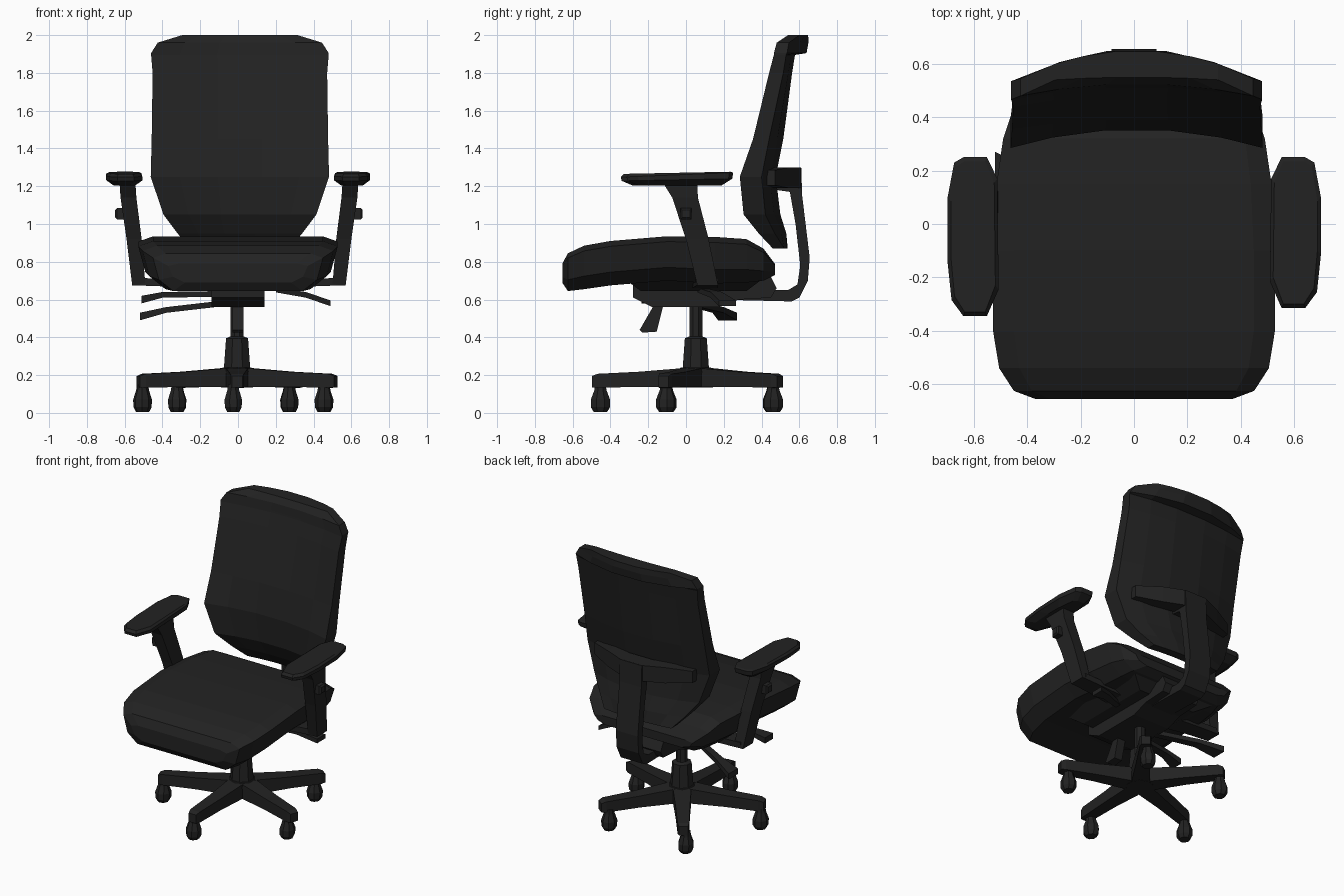
import bpy, bmesh, math
from mathutils import Vector

black = bpy.data.materials.new("charcoal black")
black.diffuse_color = (0.016, 0.016, 0.016, 1)


def finish(name, bm):
    bmesh.ops.recalc_face_normals(bm, faces=bm.faces)
    me = bpy.data.meshes.new(name)
    bm.to_mesh(me)
    bm.free()
    me.materials.append(black)
    ob = bpy.data.objects.new(name, me)
    bpy.context.collection.objects.link(ob)
    return ob


def loft(name, rings):
    """Skin a row of equal-sized point loops and cap both ends."""
    bm = bmesh.new()
    loops = [[bm.verts.new(p) for p in r] for r in rings]
    n = len(loops[0])
    for a, b in zip(loops, loops[1:]):
        for i in range(n):
            j = (i + 1) % n
            bm.faces.new((a[i], a[j], b[j], b[i]))
    bm.faces.new(loops[0])
    bm.faces.new(loops[-1])
    return finish(name, bm)


def prism(name, profile, x0, x1):
    """Extrude a side (y, z) profile across x."""
    return loft(name, [[(x, y, z) for y, z in profile] for x in (x0, x1)])


def rect(c, u, v, hu, hv):
    c, u, v = Vector(c), Vector(u) * hu, Vector(v) * hv
    return [c - u - v, c + u - v, c + u + v, c - u + v]


def disc(cx, cy, z, rx, ry=None, n=8, turn=0.0):
    ry = ry or rx
    return [(cx + rx * math.cos(turn + math.tau * (i + .5) / n),
             cy + ry * math.sin(turn + math.tau * (i + .5) / n), z) for i in range(n)]


X, Y, Z = (1, 0, 0), (0, 1, 0), (0, 0, 1)

# Seat cushion: cross-sections from front to rear (y, half width, top, bottom)
rings = []
for y, w, zt, zb in [(-.655, .37, .79, .69), (-.625, .45, .845, .645), (-.54, .505, .885, .655),
                     (-.40, .528, .91, .675), (-.1, .528, .935, .70), (.15, .515, .932, .685),
                     (.32, .49, .92, .69), (.41, .46, .87, .70), (.47, .38, .79, .73)]:
    h = zt - zb
    half = [(.76 * w, zb), (.93 * w, zb + .3 * h), (w, zt - .12 * h), (.85 * w, zt)]
    rings.append([(x, y, z) for x, z in half] + [(-x, y, z) for x, z in reversed(half)])
loft("seat", rings)

# Backrest: z, half width, front edge, front centre, rear edge, rear centre
rings = []
us = (-1, -.67, -.25, .25, .67, 1)
for z, w, fe, fc, be, bc in [(.87, .26, .46, .48, .52, .54), (.95, .33, .385, .42, .47, .535),
                             (1.05, .405, .305, .37, .42, .505), (1.25, .472, .285, .355, .40, .48),
                             (1.45, .467, .355, .39, .44, .52), (1.8, .462, .44, .485, .515, .565),
                             (1.895, .47, .465, .515, .53, .58), (1.905, .47, .466, .517, .535, .645),
                             (1.96, .435, .48, .525, .545, .655), (2.0, .305, .54, .55, .60, .65)]:
    front = [(.01 + u * w, fe + (fc - fe) * (1 - u * u), z) for u in us]
    rear = [(.01 + u * w, be + (bc - be) * (1 - u * u), z) for u in reversed(us)]
    rings.append(front + rear)
loft("backrest", rings)

# Curved bar and spine carrying the backrest
loft("back_bar", [rect((x, y, 1.245), Y, Z, d, h) for x, y, d, h in
                  [(-.38, .44, .03, .04), (-.22, .51, .04, .055), (-.09, .55, .055, .055),
                   (.09, .55, .055, .055), (.22, .51, .04, .055), (.38, .44, .03, .04)]])
prism("back_spine", [(.48, 1.29), (.61, 1.3), (.615, 1.15), (.655, .82), (.645, .70), (.60, .61),
                     (.56, .59), (.15, .60), (.15, .65), (.54, .65), (.59, .68), (.605, .78),
                     (.58, 1.0), (.55, 1.17), (.48, 1.18)], -.085, .085)

# Armrests
for side, s, dx, y0 in (("left", -1, 0, -.345), ("right", 1, .01, -.315)):
    def pad_ring(w, inset, z, tilt):
        a, b, c = y0 + inset, .25 - inset, s * (.60 + dx * .2)
        pts = [(-.5, a), (.4, a), (.85, a + .06), (1, a + .2), (1, b - .15), (.75, b - .02),
               (.4, b), (-.5, b), (-.9, b - .08), (-.95, a + .1)]
        return [(c + s * w * u, y, z + tilt * y) for u, y in pts]
    loft(side + "_arm_pad", [pad_ring(.06, .06, 1.205, 0), pad_ring(.098, .005, 1.235, .02),
                             pad_ring(.098, 0, 1.262, .04), pad_ring(.085, .015, 1.272, .02)])
    loft(side + "_arm_post", [rect((s * (x + dx), y, z), X, Y, hx, hy) for x, y, z, hx, hy in
                              [(.525, .115, .675, .035, .055), (.55, .06, .92, .04, .06),
                               (.58, -.005, 1.14, .042, .068), (.585, -.03, 1.215, .042, .09)]])
    loft(side + "_arm_foot", [rect((s * x, y, z), Y, Z, w, .02) for x, y, z, w in
                              [(.22, .1, .68, .07), (.40, .11, .69, .06), (.54, .115, .695, .055)]])
    loft(side + "_arm_knob", [rect((s * (x + dx), .0, 1.055), Y, Z, r, r) for x, r in
                              [(.60, .03), (.64, .03), (.65, .02)]])

# Tilt mechanism under the seat
prism("mechanism", [(-.28, .71), (-.28, .61), (-.18, .56), (.17, .56), (.28, .60),
                    (.45, .61), (.48, .66), (.45, .72)], -.14, .14)
loft("seat_plate", [rect((0, .04, z), X, Y, hx, hy) for z, hx, hy in
                    [(.645, .22, .28), (.72, .36, .38)]])

# Control levers
for name, pts in {
    "upper_left_lever": [(-.10, -.12, .63, .02, .015), (-.40, -.17, .625, .03, .015), (-.51, -.19, .60, .045, .02)],
    "lower_left_lever": [(-.12, .05, .575, .02, .015), (-.38, .17, .545, .03, .015), (-.52, .22, .51, .05, .02)],
    "right_lever": [(.20, .08, .65, .02, .012), (.36, .16, .625, .03, .015), (.49, .22, .58, .045, .015)],
}.items():
    loft(name, [rect((x, y, z), Y, Z, hy, hz) for x, y, z, hy, hz in pts])
prism("front_lever", [(-.245, .44), (-.23, .425), (-.155, .43), (-.12, .57), (-.17, .57)], -.03, .03)

# Gas column
HX, HY = -.005, .052
loft("gas_column", [disc(HX, HY, z, r) for z, r in
                    [(.15, .075), (.24, .075), (.395, .063), (.405, .037), (.60, .037)]])

# Five-star base with casters, one arm pointing forward
loft("base_hub", [disc(HX, HY, z, r, n=10) for z, r in [(.135, .09), (.22, .10), (.24, .08)]])
for i in range(5):
    a = math.radians(-90 + 72 * i)
    d, side = Vector((math.cos(a), math.sin(a), 0)), Vector((-math.sin(a), math.cos(a), 0))
    hub = Vector((HX, HY, 0))
    loft(f"base_arm_{i + 1}", [rect(hub + d * r + Vector((0, 0, z)), side, Z, w, h) for r, z, w, h in
                               [(.03, .188, .06, .052), (.30, .178, .045, .04),
                                (.52, .17, .037, .037), (.55, .165, .028, .03)]])
    c = hub + d * .505 + Vector((-.02, 0, 0))
    loft(f"caster_{i + 1}", [disc(c.x, c.y, z, rx, ry, 8, a) for z, rx, ry in
                             [(.005, .035, .038), (.03, .048, .055), (.07, .05, .055),
                              (.12, .034, .035), (.15, .03, .03)]])
